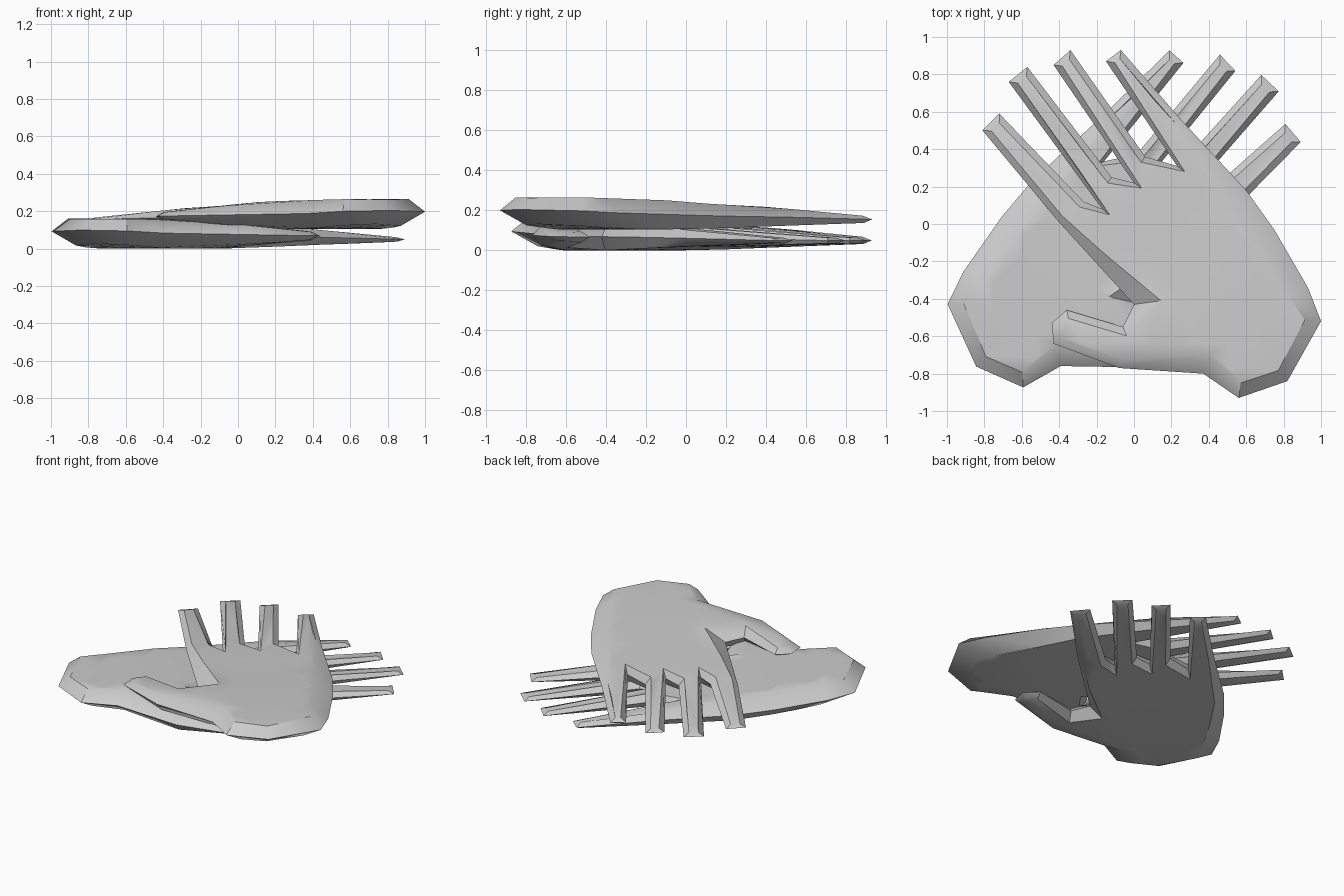
import bpy, bmesh, math
from mathutils import Vector
from mathutils.geometry import delaunay_2d_cdt

if "Cube" in bpy.data.objects:
    bpy.data.objects.remove(bpy.data.objects["Cube"])

# One flat colour
skin = bpy.data.materials.new("plain grey")
skin.diffuse_color = (0.6, 0.6, 0.6, 1)
skin.use_nodes = True
skin.node_tree.nodes["Principled BSDF"].inputs["Base Color"].default_value = skin.diffuse_color

# Outline of the upper hand, counter-clockwise from the wrist
OUTLINE = [
    (.56, -.93), (.82, -.84), (1.0, -.52), (.93, -.34), (.75, -.03), (.6, .18),
    (.25, .56), (-.07, .93), (-.15, .87), (.23, .31), (.06, .36),      # first finger
    (-.34, .93), (-.43, .85), (.0, .22), (-.12, .25),                  # second finger
    (-.57, .84), (-.67, .76), (-.17, .08), (-.27, .12),                # third finger
    (-.72, .59), (-.81, .5), (-.41, .02), (-.21, -.2), (0, -.43),      # little finger
    (-.06, -.55), (-.36, -.46), (-.44, -.53), (-.43, -.64),            # thumb
    (-.08, -.77), (.37, -.8)]
N = len(OUTLINE)

# Profiles along the hand: distance from wrist -> value
TOP = [(-.1, .26), (.1, .265), (.6, .25), (.9, .23), (1.3, .215), (1.5, .185), (1.95, .168)]
BOTTOM = [(-.1, .15), (.1, .125), (.35, .105), (.7, .105), (1.2, .12), (1.95, .14)]
INSET_TOP = [(0, .07), (.3, .12), (.9, .12), (1.15, .035)]
INSET_BOTTOM = [(0, .12), (.5, .1), (1.1, .03)]


def lookup(table, s):
    if s <= table[0][0]:
        return table[0][1]
    for (a, u), (b, v) in zip(table, table[1:]):
        if s <= b:
            return u + (v - u) * (s - a) / (b - a)
    return table[-1][1]


def hand_coords(p):
    q = Vector((p[0] - .8, p[1] + .75))
    return q.dot(Vector((-.625, .78))), q.dot(Vector((-.78, -.625)))


def heights(p):
    s, t = hand_coords(p)
    side = max(0, t - .42)          # the thumb gets thinner outwards
    return lookup(BOTTOM, s) + .1 * side, lookup(TOP, s) - .09 * side


def inset(i, table):
    a, p, b = (Vector(OUTLINE[k % N]) for k in (i - 1, i, i + 1))
    d1, d2 = (p - a).normalized(), (b - p).normalized()
    n1, n2 = Vector((-d1.y, d1.x)), Vector((-d2.y, d2.x))
    m = (n1 + n2).normalized()
    s, t = hand_coords(p)
    w = lookup(table, s)
    if t > .5:
        w = min(w, .04)
    return p + m * w / max(m.dot(n1), .7)


def place_lower(p):
    # mirrored, turned slightly and lowered copy
    x, y, z = -p[0], p[1], p[2]
    a = -.083
    return (x * math.cos(a) - y * math.sin(a) + .043,
            x * math.sin(a) + y * math.cos(a) + .007, z - .105)


def build_hand(name, lower):
    bm = bmesh.new()

    def vert(p, z):
        c = (p[0], p[1], z)
        return bm.verts.new(place_lower(c) if lower else c)

    rim = [vert(p, sum(heights(p)) / 2) for p in OUTLINE]
    grid = [Vector((-.93 + .13 * i, -.9 + .13 * j)) for i in range(15) for j in range(15)]
    # palm (0) and back of the hand (1), each joined to the rim by a chamfer
    for side, table in enumerate((INSET_BOTTOM, INSET_TOP)):
        loop = [inset(i, table) for i in range(N)]
        ring = [vert(p, heights(p)[side]) for p in loop]
        edges = [(i, (i + 1) % N) for i in range(N)]
        co, _, faces, origin, _, _ = delaunay_2d_cdt(loop + grid, edges, [], 1, 1e-5)
        cap = {}
        for f in faces:
            for k in f:
                if k not in cap:
                    src = [o for o in origin[k] if o < N]
                    cap[k] = ring[src[0]] if src else vert(co[k], heights(co[k])[side])
            bm.faces.new([cap[k] for k in f])
        for i, j in edges:
            bm.faces.new((rim[i], rim[j], ring[j], ring[i]))
    bmesh.ops.recalc_face_normals(bm, faces=bm.faces[:])
    me = bpy.data.meshes.new(name)
    bm.to_mesh(me)
    bm.free()
    me.materials.append(skin)
    ob = bpy.data.objects.new(name, me)
    bpy.context.collection.objects.link(ob)
    bpy.ops.object.select_all(action='DESELECT')
    ob.select_set(True)
    bpy.context.view_layer.objects.active = ob
    bpy.ops.object.shade_smooth_by_angle(angle=math.radians(36))


build_hand("upper_hand", False)
build_hand("lower_hand", True)
